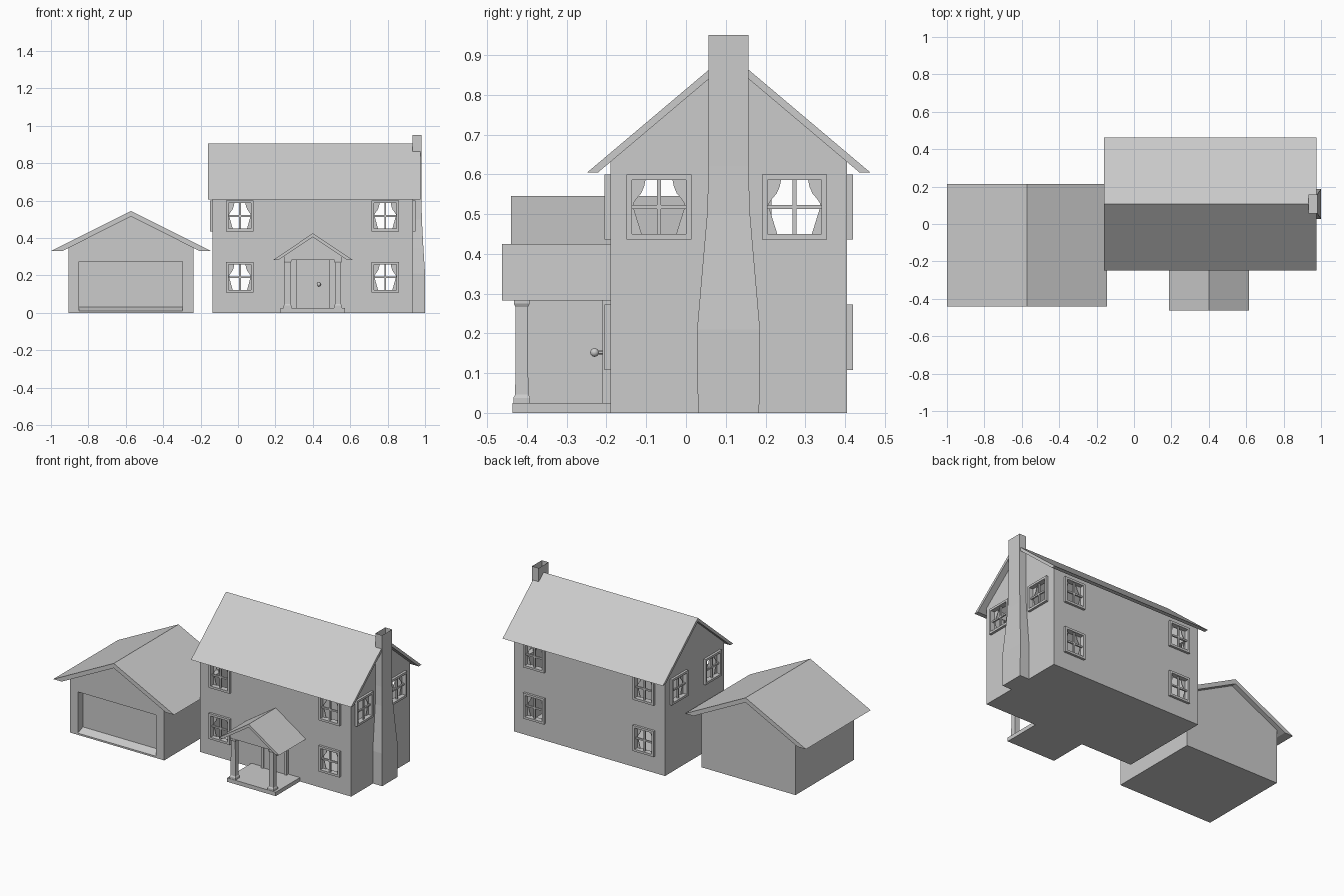
import bpy, bmesh
from mathutils import Matrix, Vector

cube = bpy.data.objects.get("Cube")
if cube:
    bpy.data.objects.remove(cube, do_unlink=True)

grey = bpy.data.materials.new("plain_grey")
grey.use_nodes = True
grey.diffuse_color = (0.6, 0.6, 0.6, 1)
grey.node_tree.nodes["Principled BSDF"].inputs["Base Color"].default_value = (0.6, 0.6, 0.6, 1)


def finish(name, bm):
    bmesh.ops.recalc_face_normals(bm, faces=bm.faces)
    mesh = bpy.data.meshes.new(name)
    bm.to_mesh(mesh)
    bm.free()
    mesh.materials.append(grey)
    ob = bpy.data.objects.new(name, mesh)
    bpy.context.collection.objects.link(ob)
    return ob


def loft(bm, rings):
    """Skin a list of equal closed rings and cap both ends."""
    loops = [[bm.verts.new(p) for p in ring] for ring in rings]
    n = len(loops[0])
    for a, b in zip(loops, loops[1:]):
        for i in range(n):
            bm.faces.new((a[i], a[(i + 1) % n], b[(i + 1) % n], b[i]))
    bm.faces.new(loops[0])
    return bm.faces.new(loops[-1])


def prism(name, profile, axis, start, end):
    """Extrude a 2D profile along x or y."""
    place = (lambda d, p: (d, *p)) if axis == "x" else (lambda d, p: (p[0], d, p[1]))
    bm = bmesh.new()
    loft(bm, [[place(d, p) for p in profile] for d in (start, end)])
    return finish(name, bm)


def add_box(bm, lo, hi):
    loft(bm, [[(lo[0], lo[1], z), (hi[0], lo[1], z), (hi[0], hi[1], z), (lo[0], hi[1], z)]
              for z in (lo[2], hi[2])])


def box(name, lo, hi):
    bm = bmesh.new()
    add_box(bm, lo, hi)
    return finish(name, bm)


def cut(target, cutter):
    cutter.hide_render = True
    mod = target.modifiers.new("opening", "BOOLEAN")
    mod.operation, mod.solver, mod.object = "DIFFERENCE", "EXACT", cutter
    bpy.context.view_layer.objects.active = target
    bpy.ops.object.modifier_apply(modifier=mod.name)
    bpy.data.objects.remove(cutter, do_unlink=True)


def gable(mid, half, top, peak, base=0.0):
    return [(mid - half, base), (mid + half, base), (mid + half, top), (mid, peak), (mid - half, top)]


def roof(name, axis, mid, half, eave, ridge, thick, start, end):
    inner = half * (1 - thick / (ridge - eave))
    pts = [(mid - half, eave), (mid, ridge), (mid + half, eave),
           (mid + inner, eave), (mid, ridge - thick), (mid - inner, eave)]
    return prism(name, pts, axis, start, end)


# House shell, hollow, with see-through window openings
LEFT, RIGHT, FRONT, BACK, MID = -0.135, 0.935, -0.19, 0.405, 0.1075
WALL, RIM = 0.02, 0.014
HALF_Z = 0.082
FLOORS = (0.19, 0.518)
FRONT_X = (0.01, 0.787)
SIDE_Y = (-0.068, 0.273)
WIDE, NARROW = 0.082, 0.074

house = prism("house_walls", gable(MID, 0.2975, 0.636, 0.886), "x", LEFT, RIGHT)
cut(house, prism("room_cutter", gable(MID, 0.2775, 0.63, 0.862, WALL), "x", LEFT + WALL, RIGHT - WALL))
for x in FRONT_X:
    for z in FLOORS:
        w, h = NARROW - RIM, HALF_Z - RIM
        cut(house, box("window_cutter", (x - w, -0.4, z - h), (x + w, 0.6, z + h)))
for y in SIDE_Y:
    w, h, z = WIDE - RIM, HALF_Z - RIM, FLOORS[1]
    cut(house, box("window_cutter", (-0.4, y - w, z - h), (1.2, y + w, z + h)))

roof("house_roof", "x", MID, 0.3555, 0.605, 0.905, 0.023, -0.16, 0.975)

# Windows: rim, glazing bars and tied-back curtains; local -y points outdoors
CURTAIN = [(1, 0.5), (0.75, 0.55), (0.5, 0.66), (0.3, 0.83), (0.12, 0.95), (-0.1, 0.92), (-1, 0.64)]


def window(name, where, turn, half):
    bm = bmesh.new()
    w, h = half - RIM, HALF_Z - RIM
    out = -0.015
    for s in (-1, 1):
        xs = sorted((s * w, s * half))
        zs = sorted((s * h, s * HALF_Z))
        add_box(bm, (xs[0], out, -HALF_Z), (xs[1], 0.002, HALF_Z))
        add_box(bm, (-w, out, zs[0]), (w, 0.002, zs[1]))
    add_box(bm, (-0.005, -0.004, -h), (0.005, 0.006, h))
    add_box(bm, (-w, -0.004, -0.005), (w, 0.006, 0.005))
    for s in (-1, 1):
        for (za, ga), (zb, gb) in zip(CURTAIN, CURTAIN[1:]):
            loft(bm, [[(s * w, y, za * h), (s * ga * w, y, za * h),
                       (s * gb * w, y, zb * h), (s * w, y, zb * h)] for y in (0.012, 0.016)])
    bm.transform(Matrix.Translation(where) @ Matrix.Rotation(turn, 4, "Z"))
    finish(name, bm)


HALF_TURN = 3.14159265
for x in FRONT_X:
    for z in FLOORS:
        window("front_window", Vector((x, FRONT, z)), 0, NARROW)
        window("back_window", Vector((x, BACK, z)), HALF_TURN, NARROW)
for y in SIDE_Y:
    window("left_window", Vector((RIGHT, y, FLOORS[1])), HALF_TURN / 2, WIDE)
    window("right_window", Vector((LEFT, y, FLOORS[1])), -HALF_TURN / 2, WIDE)

# Chimney, wide at the foot, with a sunken flue
bm = bmesh.new()
sections = [(0, 0.077, 1.0), (0.21, 0.079, 1.0), (0.35, 0.067, 0.991),
            (0.5, 0.054, 0.983), (0.62, 0.05, 0.981), (0.95, 0.05, 0.981)]
top = loft(bm, [[(0.933, 0.107 - w, z), (x, 0.107 - w, z), (x, 0.107 + w, z), (0.933, 0.107 + w, z)]
                for z, w, x in sections])
bmesh.ops.inset_individual(bm, faces=[top], thickness=0.01)
flue = bmesh.ops.extrude_discrete_faces(bm, faces=[top])["faces"][0]
bmesh.ops.translate(bm, verts=flue.verts, vec=(0, 0, -0.04))
finish("chimney", bm)

# Porch
PORCH = 0.4
box("porch_floor", (PORCH - 0.172, -0.436, 0), (PORCH + 0.172, FRONT + 0.002, 0.025))
roof("porch_roof", "y", PORCH, 0.214, 0.282, 0.425, 0.02, -0.463, FRONT + 0.002)
prism("porch_gable", [(PORCH - 0.155, 0.282), (PORCH + 0.155, 0.282), (PORCH + 0.155, 0.305),
                      (PORCH, 0.408), (PORCH - 0.155, 0.305)], "y", -0.43, FRONT + 0.002)


def column(name, x, y):
    bm = bmesh.new()
    loft(bm, [[(x + i * r, y + j * r, z) for i, j in ((-1, -1), (1, -1), (1, 1), (-1, 1))]
              for z, r in ((0.025, 0.021), (0.038, 0.021), (0.046, 0.0165),
                           (0.266, 0.0155), (0.275, 0.02), (0.283, 0.02))])
    finish(name, bm)


for side in (-1, 1):
    column("porch_column", PORCH + side * 0.135, -0.413)
    edges = sorted((PORCH + side * 0.074, PORCH + side * 0.09))
    box("door_jamb", (edges[0], -0.21, 0.025), (edges[1], FRONT + 0.002, 0.27))
box("door_lintel", (PORCH - 0.09, -0.21, 0.27), (PORCH + 0.09, FRONT + 0.002, 0.282))
box("front_door", (PORCH - 0.074, -0.203, 0.025), (PORCH + 0.074, FRONT + 0.002, 0.27))

# Door knob on a short stem
bm = bmesh.new()
bmesh.ops.create_uvsphere(bm, u_segments=16, v_segments=8, radius=0.011)
bmesh.ops.create_cone(bm, cap_ends=True, segments=12, radius1=0.005, radius2=0.005, depth=0.03,
                      matrix=Matrix.Translation((0, 0, -0.015)))
bm.transform(Matrix.Translation((0.432, -0.23, 0.152)) @ Matrix.Rotation(HALF_TURN / 2, 4, "X"))
knob = finish("door_knob", bm)
bpy.context.view_layer.objects.active = knob
knob.select_set(True)
bpy.ops.object.shade_smooth_by_angle()

# Garage with a recessed door above a sloping sill
garage = prism("garage_walls", gable(-0.572, 0.333, 0.35, 0.518), "y", -0.405, 0.185)
cut(garage, prism("door_cutter", [(-0.46, -0.01), (-0.405, 0.011), (-0.355, 0.032),
                                  (-0.355, 0.275), (-0.46, 0.275)], "x", -0.85, -0.297))
roof("garage_roof", "y", -0.572, 0.428, 0.33, 0.545, 0.03, -0.44, 0.215)
